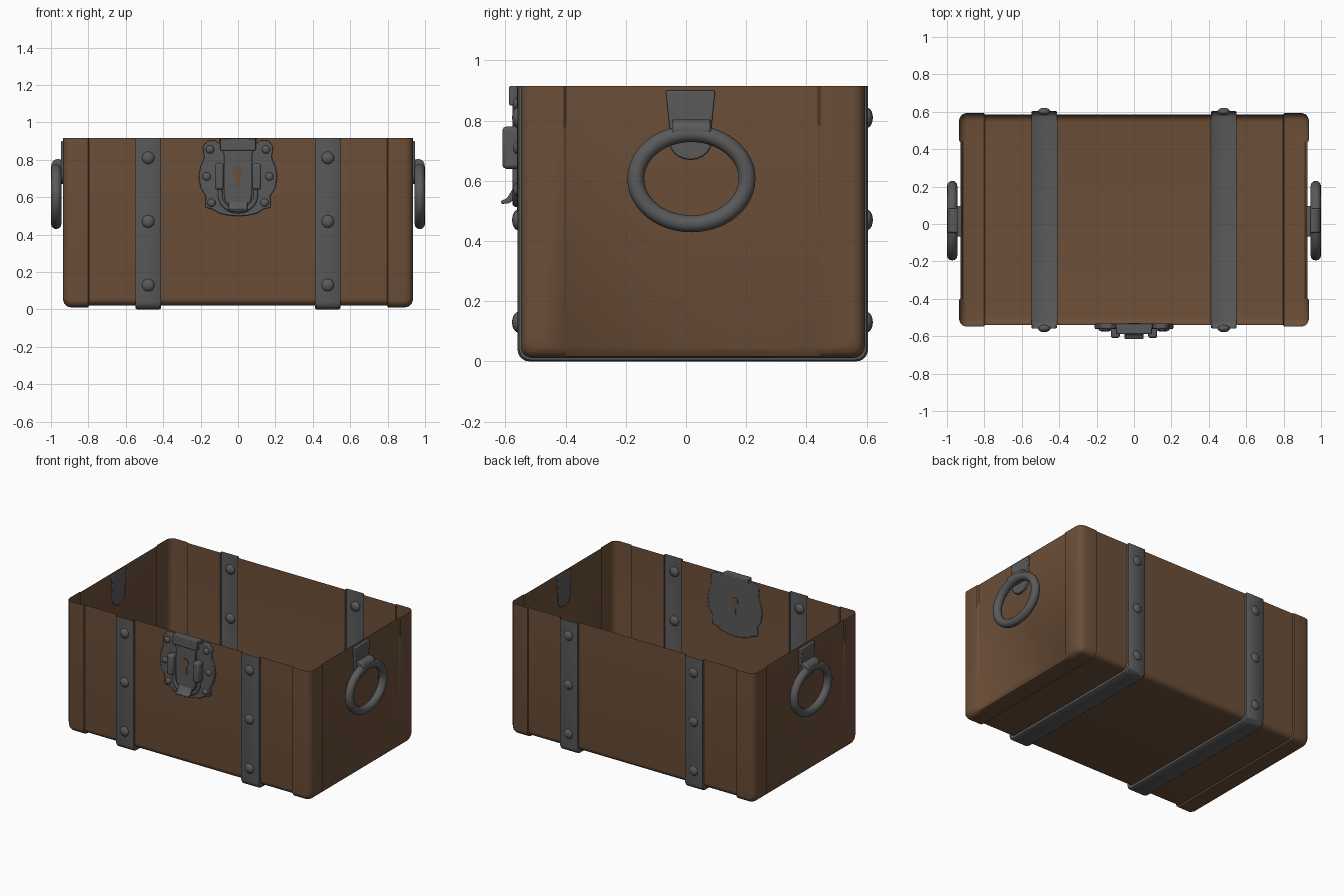
import bpy, bmesh, math
from mathutils import Vector, Matrix

cube = bpy.data.objects.get("Cube")
if cube:
    bpy.data.objects.remove(cube, do_unlink=True)


def material(name, rgb):
    m = bpy.data.materials.new(name)
    m.use_nodes = True
    m.diffuse_color = (*rgb, 1)
    m.node_tree.nodes["Principled BSDF"].inputs["Base Color"].default_value = (*rgb, 1)
    return m


WOOD = material("brown wood", (0.15, 0.078, 0.04))
METAL = material("dark iron", (0.102, 0.102, 0.104))
TOP = 0.915


def finish(name, bm, mat, bevel=0, angle=40):
    me = bpy.data.meshes.new(name)
    bm.to_mesh(me)
    bm.free()
    me.materials.append(mat)
    ob = bpy.data.objects.new(name, me)
    bpy.context.collection.objects.link(ob)
    bpy.ops.object.select_all(action='DESELECT')
    ob.select_set(True)
    bpy.context.view_layer.objects.active = ob
    bpy.ops.object.shade_smooth_by_angle(angle=math.radians(angle))
    if bevel:
        b = ob.modifiers.new("soft edges", 'BEVEL')
        b.width, b.segments, b.limit_method = bevel, 2, 'ANGLE'
    return ob


def u_profile(offset):
    """Cross-section of the open box in y, z, grown outward by offset."""
    front, back, low, r = -0.54 - offset, 0.585 + offset, 0.02 - offset, 0.04
    pts = [(front, TOP)]
    for cy, start in ((front + r, 180), (back - r, 270)):
        for i in range(6):
            a = math.radians(start + 18 * i)
            pts.append((cy + r * math.cos(a), low + r + r * math.sin(a)))
    return pts + [(back, TOP)]


def shell(name, stations, mat, cap=False):
    """Loft the U section through (x, offset) stations, optionally closing the end."""
    bm = bmesh.new()
    rows = [[bm.verts.new((x, y, z)) for y, z in u_profile(o)] for x, o in stations]
    for a, b in zip(rows, rows[1:]):
        for i in range(len(a) - 1):
            bm.faces.new((a[i], a[i + 1], b[i + 1], b[i]))
    if cap:
        end = bm.faces.new(rows[-1])
        # recessed centre panel between the corner posts
        for y in (-0.406, -0.398, 0.438, 0.446):
            geom = [end, *end.edges, *end.verts] if end.is_valid else bm.verts[:] + bm.edges[:] + bm.faces[:]
            geom = bm.verts[:] + bm.edges[:] + bm.faces[:]
            bmesh.ops.bisect_plane(bm, geom=geom, plane_co=(0, y, 0), plane_no=(0, 1, 0))
        for v in bm.verts:
            if abs(v.co.x) > 0.925 and -0.4 < v.co.y < 0.44:
                v.co.x -= math.copysign(0.007, v.co.x)
    bmesh.ops.recalc_face_normals(bm, faces=bm.faces)
    centre = Vector((0, 0, 0.5))
    if sum(f.normal.dot(f.calc_center_median() - centre) * f.calc_area() for f in bm.faces) < 0:
        bmesh.ops.reverse_faces(bm, faces=bm.faces)
    return finish(name, bm, mat)


def prism(name, pts, lo, hi, axis, mat=METAL, bevel=0.005):
    """Extrude a closed outline along x (points are y, z) or y (points are x, z)."""
    bm = bmesh.new()
    place = (lambda p, d: (d, *p)) if axis == 'x' else (lambda p, d: (p[0], d, p[1]))
    face = bm.faces.new([bm.verts.new(place(p, lo)) for p in pts])
    ext = bmesh.ops.extrude_face_region(bm, geom=[face])
    move = place((0, 0), hi - lo)
    bmesh.ops.translate(bm, vec=move, verts=[g for g in ext["geom"] if isinstance(g, bmesh.types.BMVert)])
    bmesh.ops.recalc_face_normals(bm, faces=bm.faces)
    return finish(name, bm, mat, bevel)


def rivet(name, x, y, z, r, depth):
    bm = bmesh.new()
    m = Matrix.Translation((x, y, z)) @ Matrix.Diagonal((r, depth, r, 1)) @ Matrix.Rotation(math.pi / 2, 4, 'X')
    bmesh.ops.create_uvsphere(bm, u_segments=16, v_segments=10, radius=1, matrix=m)
    return finish(name, bm, METAL, angle=80)


def tube(name, points, r, closed):
    cu = bpy.data.curves.new(name, 'CURVE')
    cu.dimensions, cu.bevel_depth, cu.bevel_resolution, cu.use_fill_caps = '3D', r, 4, True
    sp = cu.splines.new('POLY')
    sp.points.add(len(points) - 1)
    for p, co in zip(sp.points, points):
        p.co = (*co, 1)
    sp.use_cyclic_u = closed
    sp.use_smooth = True
    cu.materials.append(METAL)
    ob = bpy.data.objects.new(name, cu)
    bpy.context.collection.objects.link(ob)


def arc(cx, cz, rx, rz, start, end, n):
    angles = [math.radians(start + (end - start) * i / n) for i in range(n + 1)]
    return [(cx + rx * math.cos(a), cz + rz * math.sin(a)) for a in angles]


def mirrored(half):
    return half + [(-x, z) for x, z in reversed(half) if x > 0.001]


# Open wooden box
shell("middle_planks", [(-0.412, 0), (0.412, 0)], WOOD)
for side, s in (("left", 1), ("right", -1)):
    ends = [(0.548, 0), (0.797, 0), (0.802, 0.009), (0.895, 0.009), (0.915, 0.003), (0.928, -0.01), (0.935, -0.028)]
    shell(side + "_end_box", [(s * x, o) for x, o in ends], WOOD, cap=True)

    # Iron strap running down the front, under the floor and up the back
    band = [(0.411, 0), (0.412, 0.015), (0.42, 0.02), (0.54, 0.02), (0.548, 0.015), (0.549, 0)]
    shell(side + "_strap", [(s * x, o) for x, o in band], METAL)
    for i, z in enumerate((0.13, 0.47, 0.81)):
        rivet(f"{side}_front_rivet_{i}", s * 0.48, -0.558, z, 0.034, 0.02)
        rivet(f"{side}_back_rivet_{i}", s * 0.48, 0.601, z, 0.034, 0.02)

    # Ring handle with its bracket
    ring = [(s * 0.972, y, z) for y, z in arc(0.018, 0.607, 0.185, 0.15, 0, 352.5, 47)]
    tube(side + "_ring_handle", ring, 0.028, True)
    plate = [(0.097, 0.9), (-0.067, 0.9), (-0.055, 0.78)] + arc(0.015, 0.73, 0.07, 0.06, 180, 360, 10) + [(0.085, 0.78)]
    prism(side + "_handle_plate", plate, s * 0.922, s * 0.946, 'x')
    knuckle = bmesh.new()
    bmesh.ops.create_cone(knuckle, cap_ends=True, segments=20, radius1=0.036, radius2=0.036, depth=0.13,
                          matrix=Matrix.Translation((s * 0.962, 0.018, 0.768)) @ Matrix.Rotation(math.pi / 2, 4, 'X'))
    finish(side + "_handle_knuckle", knuckle, METAL, 0.008)

    # Hinge barrel and small rivets on the lock
    prism(side + "_lock_barrel", [(s * (0.1 + u), z) for u, z in ((-0.024, 0.64), (0.024, 0.64), (0.024, 0.78), (-0.024, 0.78))],
          -0.61, -0.55, 'y', bevel=0.012)
    for i, (x, z) in enumerate(((0.15, 0.855), (0.168, 0.71), (0.142, 0.57))):
        rivet(f"{side}_lock_rivet_{i}", s * x, -0.561, z, 0.022, 0.014)

# Lock plate with scalloped outline
scallop = [(0.1, TOP), (0.1, 0.885), (0.125, 0.905), (0.165, 0.9), (0.188, 0.87), (0.18, 0.81), (0.2, 0.765), (0.21, 0.71),
           (0.2, 0.65), (0.172, 0.605), (0.175, 0.545), (0.135, 0.535), (0.1, 0.513), (0.05, 0.502), (0, 0.498)]
prism("lock_plate", mirrored(scallop), -0.561, -0.533, 'y')

# Hasp tongue, raised rim and curled lip
tongue = [(0.095, TOP), (0.095, 0.87), (0.075, 0.83), (0.075, 0.62)] + arc(0, 0.61, 0.075, 0.07, -20, -90, 6)
prism("hasp", mirrored(tongue), -0.576, -0.55, 'y')
prism("hasp_top_tab", [(-0.095, 0.85), (0.095, 0.85), (0.095, TOP), (-0.095, TOP)], -0.588, -0.56, 'y')
tube("hasp_rim", [(x, -0.565, z) for x, z in [(-0.095, 0.64)] + arc(0, 0.61, 0.095, 0.085, 180, 360, 16) + [(0.095, 0.64)]],
     0.012, False)
lip = [(-0.565, 0.6), (-0.578, 0.57), (-0.595, 0.542), (-0.615, 0.533), (-0.613, 0.523), (-0.59, 0.525), (-0.565, 0.54)]
prism("hasp_lip", lip, -0.05, 0.05, 'x', bevel=0.003)

# Keyhole seen from both sides of the lock
hole = [(-0.01, 0.655), (0.01, 0.655)] + arc(0, 0.74, 0.026, 0.028, -65, 245, 16)
prism("keyhole_front", hole, -0.579, -0.574, 'y', WOOD, 0)
prism("keyhole_back", hole, -0.535, -0.53, 'y', WOOD, 0)
